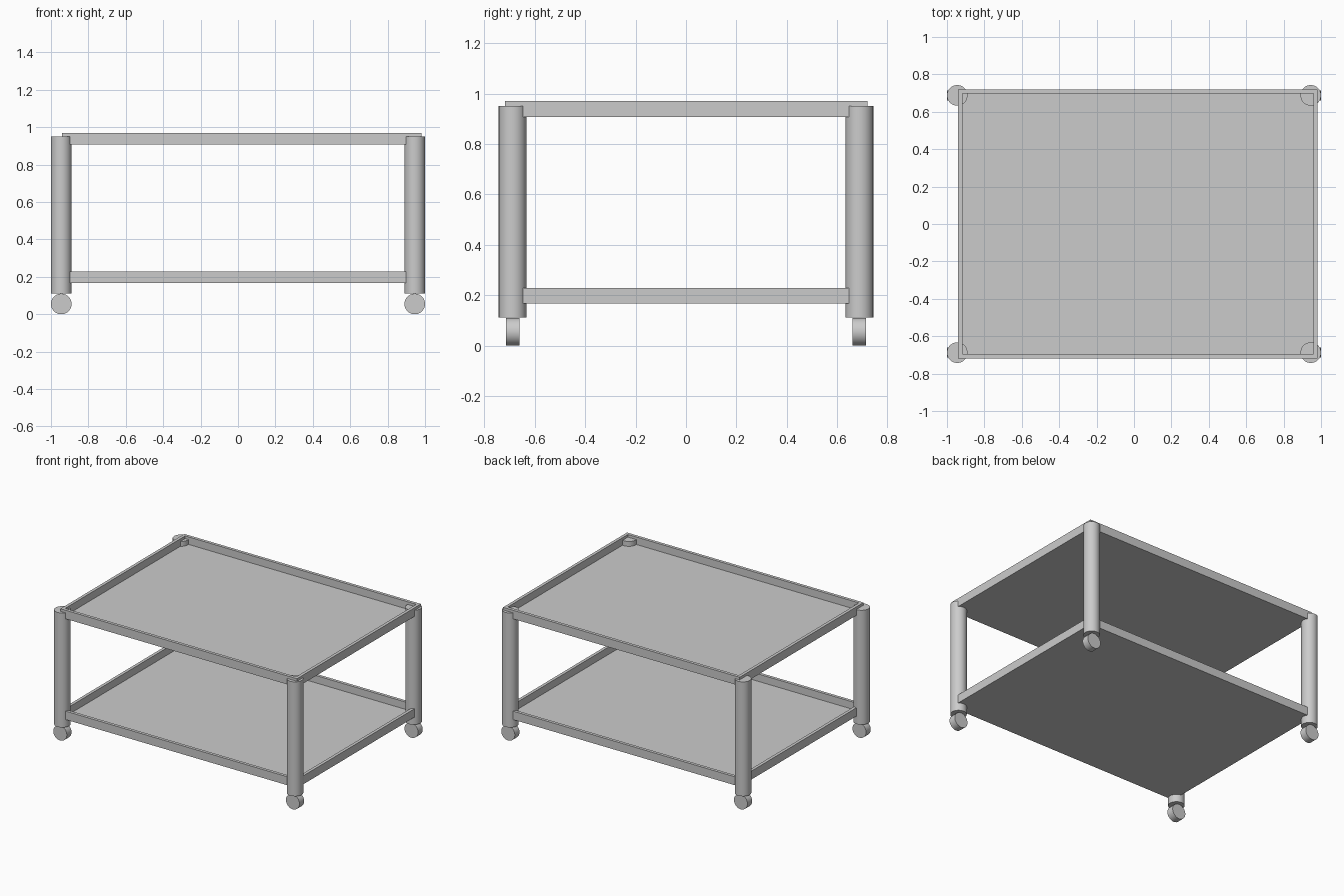
import bpy, bmesh, math

if "Cube" in bpy.data.objects:
    bpy.data.objects.remove(bpy.data.objects["Cube"])

LEG_X, LEG_Y, R = 0.945, 0.688, 0.055
X0, X1, Y0, Y1 = -0.94, 0.982, -0.718, 0.72   # tray footprint
RIM, FLOOR = 0.032, 0.008                     # rim and floor thickness


def cylinder(name, loc, radius, depth, rot=(0, 0, 0)):
    bpy.ops.mesh.primitive_cylinder_add(vertices=48, radius=radius, depth=depth,
                                        location=loc, rotation=rot)
    ob = bpy.context.object
    ob.name = name
    bpy.ops.object.shade_smooth_by_angle(angle=math.radians(30))
    return ob


def tray(name, z0, z1):
    # open tray: box with inset top face pushed down to the floor
    bm = bmesh.new()
    bmesh.ops.create_cube(bm, size=1)
    for v in bm.verts:
        v.co.x = X1 if v.co.x > 0 else X0
        v.co.y = Y1 if v.co.y > 0 else Y0
        v.co.z = z1 if v.co.z > 0 else z0
    bm.normal_update()
    top = max(bm.faces, key=lambda f: f.normal.z)
    bmesh.ops.inset_region(bm, faces=[top], thickness=RIM)
    inner = bmesh.ops.extrude_discrete_faces(bm, faces=[top])["faces"][0]
    for v in inner.verts:
        v.co.z = z0 + FLOOR
    bmesh.ops.recalc_face_normals(bm, faces=bm.faces)
    me = bpy.data.meshes.new(name)
    bm.to_mesh(me)
    bm.free()
    ob = bpy.data.objects.new(name, me)
    bpy.context.collection.objects.link(ob)


# Two shelves
tray("top_tray", 0.907, 0.97)
tray("lower_tray", 0.167, 0.229)

# Legs with a wheel under each
for sy, fb in ((-1, "front"), (1, "back")):
    for sx, lr in ((-1, "left"), (1, "right")):
        x, y = sx * LEG_X, sy * LEG_Y
        cylinder(f"{fb}_{lr}_leg", (x, y, 0.531), R, 0.84)
        cylinder(f"{fb}_{lr}_wheel", (x, y, R), R, 0.054, (math.pi / 2, 0, 0))
